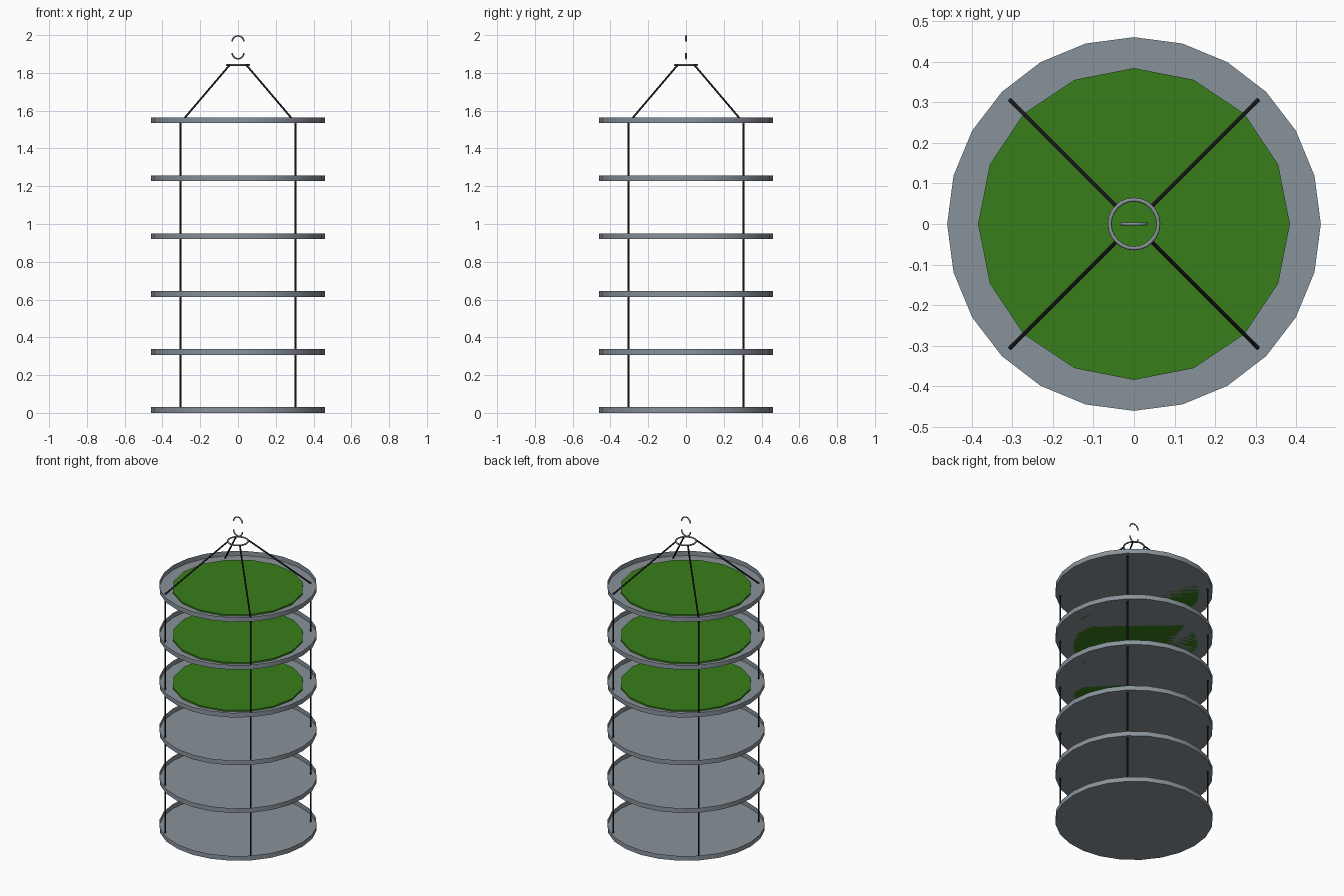
import bpy, bmesh, math
from mathutils import Vector

if "Cube" in bpy.data.objects:
    bpy.data.objects.remove(bpy.data.objects["Cube"])

SPACING = 0.307
TRAY_R, TRAY_H = 0.46, 0.03
ROD_R = 0.005
CORNER = 0.305
RING_Z = 1.842


def material(name, color):
    m = bpy.data.materials.new(name)
    m.diffuse_color = color
    m.use_nodes = True
    m.node_tree.nodes["Principled BSDF"].inputs["Base Color"].default_value = m.diffuse_color
    return m


green = material("leaf_green", (0.039, 0.21, 0.010, 1))
black = material("cord_black", (0.01, 0.01, 0.01, 1))
steel = material("steel_grey", (0.25, 0.29, 0.325, 1))


def finish(bm, name, mat):
    me = bpy.data.meshes.new(name)
    bm.to_mesh(me)
    bm.free()
    ob = bpy.data.objects.new(name, me)
    bpy.context.collection.objects.link(ob)
    me.materials.append(mat)
    smooth(ob)
    return ob


def smooth(ob):
    bpy.ops.object.select_all(action='DESELECT')
    ob.select_set(True)
    bpy.context.view_layer.objects.active = ob
    bpy.ops.object.shade_smooth_by_angle(angle=math.radians(50))


def disc(name, sides, radius, z, height, mat, open_top=False):
    bm = bmesh.new()
    bmesh.ops.create_cone(bm, cap_ends=True, segments=sides,
                          radius1=radius, radius2=radius, depth=height)
    bmesh.ops.translate(bm, verts=bm.verts, vec=(0, 0, z + height / 2))
    if open_top:
        bm.normal_update()
        tops = [f for f in bm.faces if f.normal.z > 0.9]
        bmesh.ops.delete(bm, geom=tops, context='FACES_ONLY')
    return finish(bm, name, mat)


def rod(name, a, b):
    a, b = Vector(a), Vector(b)
    bm = bmesh.new()
    bmesh.ops.create_cone(bm, cap_ends=True, segments=8,
                          radius1=ROD_R, radius2=ROD_R, depth=(b - a).length)
    ob = finish(bm, name, black)
    ob.location = (a + b) / 2
    ob.rotation_mode = 'QUATERNION'
    ob.rotation_quaternion = (b - a).to_track_quat('Z', 'Y')
    return ob


def half_hook(name, z, start, radius=0.031, wire=0.004, steps=10):
    # half-circle wire in the xz plane
    bm = bmesh.new()
    rings = []
    for i in range(steps + 1):
        t = start + math.pi * i / steps
        ring = []
        for k in range(8):
            u = 2 * math.pi * k / 8
            r = radius + wire * math.cos(u)
            ring.append(bm.verts.new((r * math.cos(t), wire * math.sin(u),
                                      z + r * math.sin(t))))
        rings.append(ring)
    for p, q in zip(rings, rings[1:]):
        for k in range(8):
            j = (k + 1) % 8
            bm.faces.new((p[k], p[j], q[j], q[k]))
    bm.faces.new(rings[0])
    bm.faces.new(rings[-1])
    bmesh.ops.recalc_face_normals(bm, faces=bm.faces)
    return finish(bm, name, steel)


# Six open trays, the upper three filled with green resting on the floor
for i in range(6):
    z = i * SPACING
    disc(f"tray_{i + 1}", 24, TRAY_R, z, TRAY_H, steel, open_top=True)
    if i >= 3:
        disc(f"herb_layer_{i + 1}", 16, 0.384, z, 0.010, green)

# Upright cords and the slanted cords gathering at the ring
top = 5 * SPACING
for sx in (-1, 1):
    for sy in (-1, 1):
        c = (sx * CORNER, sy * CORNER)
        rod("upright_cord", (*c, 0.002), (*c, top))
        rod("slanted_cord", (*c, top), (sx * 0.044, sy * 0.044, RING_Z))

# Gathering ring and hanging hook
bpy.ops.mesh.primitive_torus_add(major_radius=0.06, minor_radius=0.005,
                                 major_segments=24, minor_segments=8,
                                 location=(0, 0, RING_Z))
ring = bpy.context.object
ring.name = "gathering_ring"
ring.data.materials.append(steel)
smooth(ring)
half_hook("hook_upper", 1.965, 0)
half_hook("hook_lower", 1.906, math.pi)
